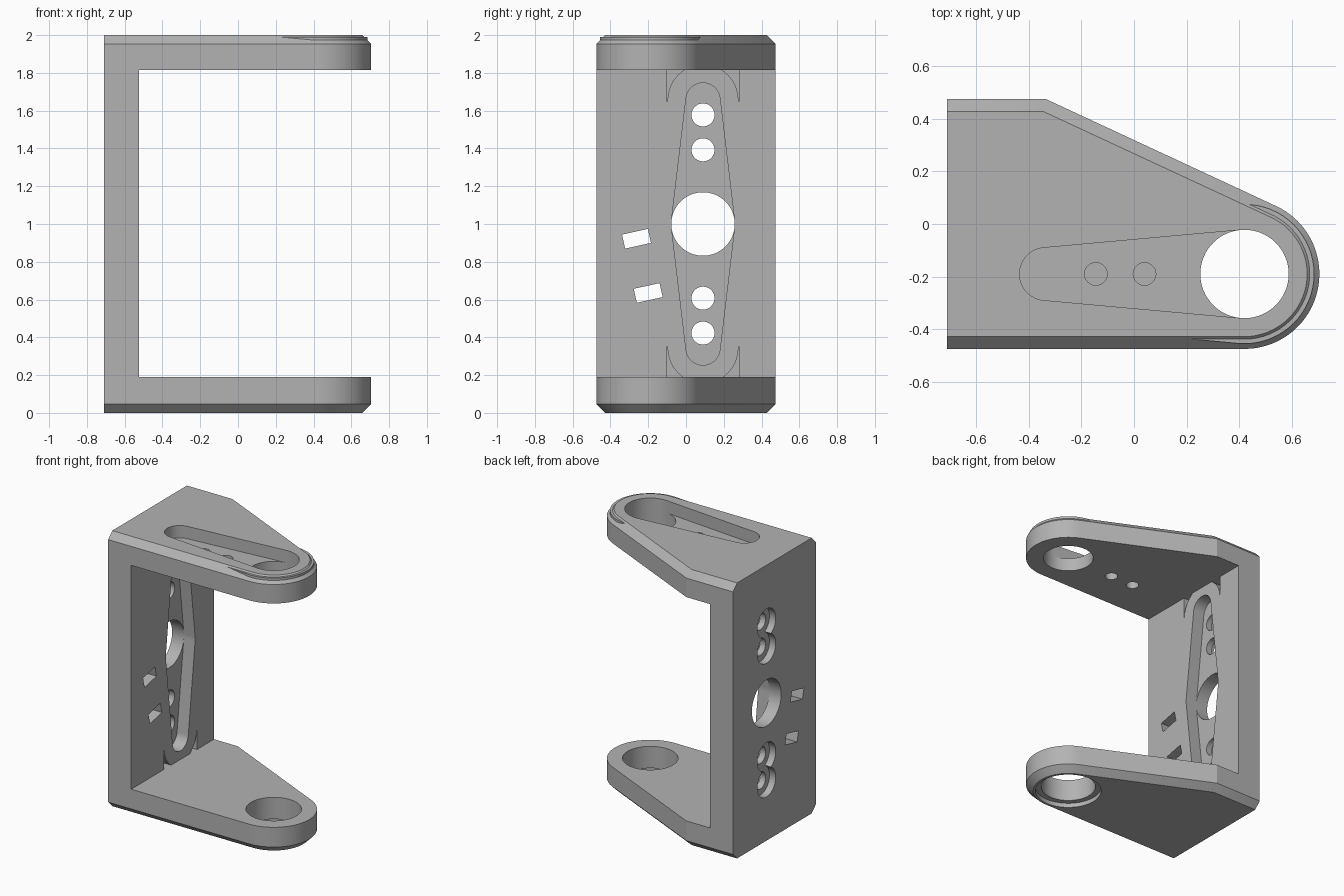
import bpy, bmesh, math
from mathutils import Vector, Matrix

if "Cube" in bpy.data.objects:
    bpy.data.objects.remove(bpy.data.objects["Cube"], do_unlink=True)

grey = bpy.data.materials.new("plain grey")
grey.use_nodes = True
grey.diffuse_color = (0.45, 0.45, 0.45, 1)
grey.node_tree.nodes["Principled BSDF"].inputs["Base Color"].default_value = grey.diffuse_color

HALF_X, HALF_Y, WALL_X = 0.71, 0.475, -0.525
GAP_LOW, GAP_HIGH = 0.19, 1.815
TIP = (0.42, -0.19)
MID = (0.09, 1.0)
BORE = 0.168


def hull_object(name, points):
    """Solid convex hull of a set of points."""
    bm = bmesh.new()
    for p in points:
        bm.verts.new(p)
    res = bmesh.ops.convex_hull(bm, input=bm.verts)
    loose = [v for v in bm.verts if not v.link_faces]
    bmesh.ops.delete(bm, geom=loose, context="VERTS")
    bmesh.ops.dissolve_limit(bm, angle_limit=0.002, verts=bm.verts, edges=bm.edges)
    bmesh.ops.recalc_face_normals(bm, faces=bm.faces)
    mesh = bpy.data.meshes.new(name)
    bm.to_mesh(mesh)
    bm.free()
    mesh.materials.append(grey)
    obj = bpy.data.objects.new(name, mesh)
    bpy.context.collection.objects.link(obj)
    return obj


def ring(center, r, n=64):
    return [(center[0] + r * math.cos(2 * math.pi * i / n),
             center[1] + r * math.sin(2 * math.pi * i / n)) for i in range(n)]


def prism(name, outline, low, high, axis="Z"):
    """Extrude a convex outline, (x, y) along Z or (y, z) along X."""
    return hull_object(name, [(a, b, h) if axis == "Z" else (h, a, b)
                              for h in (low, high) for a, b in outline])


def combine(target, tool, operation="DIFFERENCE"):
    mod = target.modifiers.new(operation, "BOOLEAN")
    mod.object, mod.operation, mod.solver = tool, operation, "EXACT"
    bpy.context.view_layer.objects.active = target
    bpy.ops.object.modifier_apply(modifier=mod.name)
    bpy.data.objects.remove(tool, do_unlink=True)


def box(low_a, high_a, low_b, high_b):
    return [(a, b) for a in (low_a, high_a) for b in (low_b, high_b)]


# Chamfered outer block, tapering to a rounded tip
def plan(inset, z):
    y = HALF_Y - inset
    outline = [(-HALF_X, -y), (-HALF_X, y), (-0.335 - inset * 0.22, y)]
    outline += ring(TIP, 0.285 - inset)
    return [(px, py, z) for px, py in outline]


CH = 0.047
frame = hull_object("bracket_frame", plan(CH, 0) + plan(0, CH) + plan(0, 2 - CH) + plan(CH, 2))

# Raised collar around the upper arm's slot
SLOT_END = (-0.335, -0.19)
collar = prism("collar", ring(SLOT_END, 0.197) + ring(TIP, 0.265), 1.9, 1.99)
combine(frame, collar, "UNION")

# Opening between the arms
combine(frame, prism("gap", box(WALL_X, 1, -1, 1), GAP_LOW, GAP_HIGH))

# Upper arm: tapered slot, bore and two screw holes
combine(frame, prism("arm_slot", ring(SLOT_END, 0.1) + ring(TIP, BORE), 1.91, 2.1))
combine(frame, prism("arm_bore", ring(TIP, BORE), 1.7, 2.1))
for x in (-0.145, 0.04):
    combine(frame, prism("arm_screw", ring((x, TIP[1]), 0.043, 32), 1.7, 2.1))

# Lower arm: bore with a shallow counterbore underneath
combine(frame, prism("low_bore", ring(TIP, 0.183), -0.1, 0.3))
combine(frame, prism("counterbore", ring(TIP, 0.222), -0.1, 0.032))

# Wall: sliver pockets left between a channel and the slot's surround
FLOOR = WALL_X - 0.09
ENDS = [(MID[0], MID[1] + s * 0.657) for s in (1, -1)]
channel = prism("channel", box(MID[0] - 0.19, MID[0] + 0.19, GAP_LOW, GAP_HIGH), FLOOR, -0.4, "X")
for end in ENDS:
    surround = prism("surround", ring(end, 0.187) + ring(MID, 0.265), -0.8, -0.3, "X")
    combine(channel, surround)
combine(frame, channel)

# Wall: double tapered slot and centre bore
for end in ENDS:
    combine(frame, prism("wall_slot", ring(end, 0.09) + ring(MID, BORE), FLOOR, -0.4, "X"))
combine(frame, prism("wall_bore", ring(MID, BORE), -0.9, -0.3, "X"))

# Wall: screw holes with overlapping counterbores on the outside
for s in (1, -1):
    for d in (0.3925, 0.5775):
        c = (MID[0], MID[1] + s * d)
        combine(frame, prism("wall_screw", ring(c, 0.061, 40), -0.9, -0.3, "X"))
        combine(frame, prism("wall_sink", ring(c, 0.105, 40), -0.9, -0.66, "X"))

# Wall: two tilted strap openings
tilt = Matrix.Rotation(math.radians(12.5), 2)
for center in ((-0.262, 0.922), (-0.2, 0.635)):
    corners = [tilt @ Vector(p) + Vector(center) for p in box(-0.07, 0.07, -0.038, 0.038)]
    combine(frame, prism("strap_cut", [tuple(p) for p in corners], -0.9, -0.3, "X"))

# Smooth rounds, crisp edges
bpy.ops.object.select_all(action="DESELECT")
frame.select_set(True)
bpy.context.view_layer.objects.active = frame
bpy.ops.object.shade_smooth_by_angle(angle=math.radians(20))
